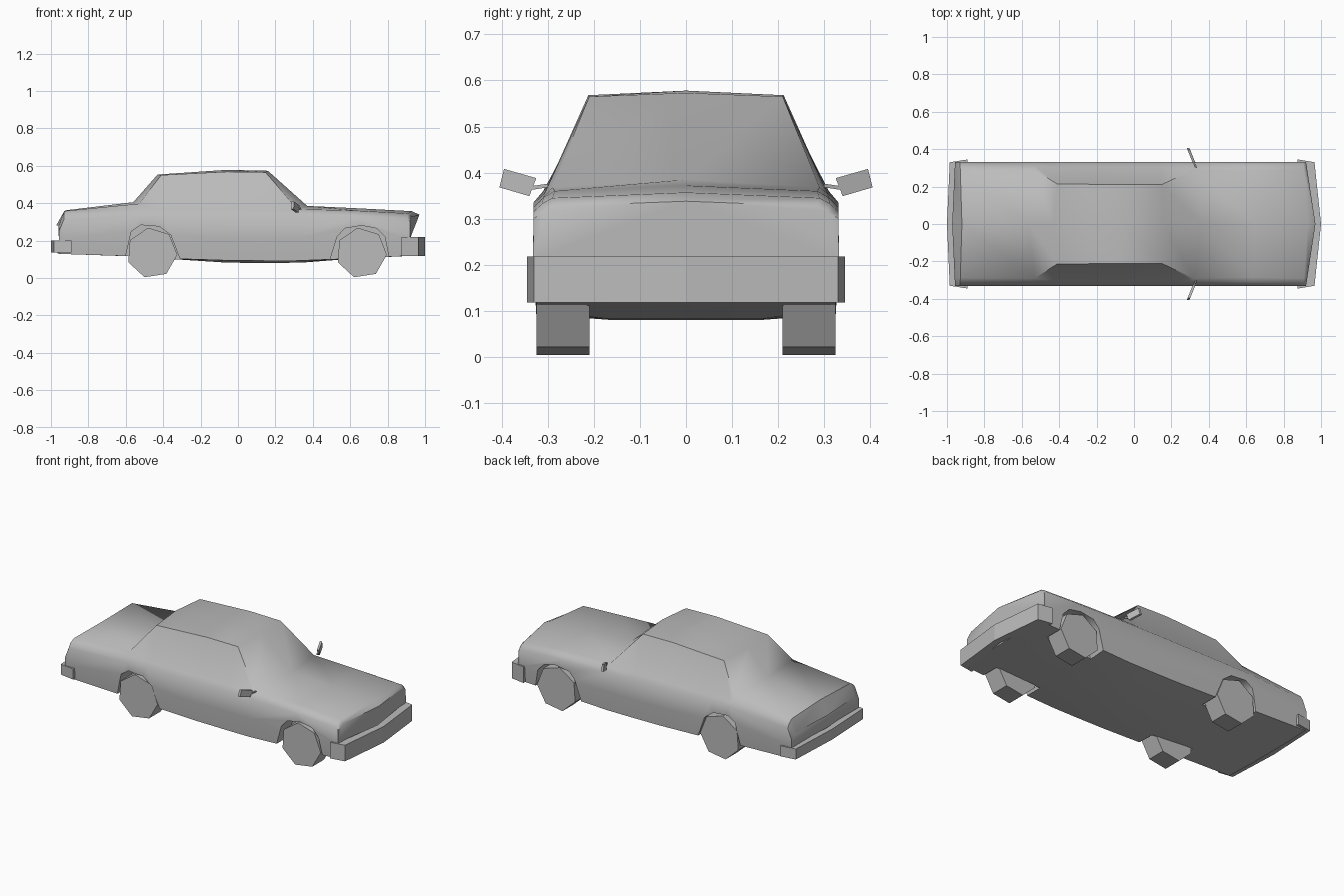
import bpy, bmesh, math
from mathutils import Vector

if "Cube" in bpy.data.objects:
    bpy.data.objects.remove(bpy.data.objects["Cube"])

grey = bpy.data.materials.new("plain grey")
grey.use_nodes = True
grey.diffuse_color = (0.5, 0.5, 0.5, 1)
grey.node_tree.nodes["Principled BSDF"].inputs["Base Color"].default_value = (0.5, 0.5, 0.5, 1)


def make(name, rings):
    """Closed solid skinned through equal rings of points."""
    bm = bmesh.new()
    loops = [[bm.verts.new(p) for p in ring] for ring in rings]
    n = len(loops[0])
    for a, b in zip(loops, loops[1:]):
        for i in range(n):
            j = (i + 1) % n
            bm.faces.new((a[i], a[j], b[j], b[i]))
    bm.faces.new(loops[0])
    bm.faces.new(loops[-1])
    bmesh.ops.recalc_face_normals(bm, faces=bm.faces)
    mesh = bpy.data.meshes.new(name)
    bm.to_mesh(mesh)
    bm.free()
    ob = bpy.data.objects.new(name, mesh)
    bpy.context.collection.objects.link(ob)
    mesh.materials.append(grey)
    return ob


def prism_y(name, profile, y0, y1):
    return make(name, [[(x, y, z) for x, z in profile] for y in (y0, y1)])


def prism_z(name, plan, z0, z1):
    return make(name, [[(x, y, z) for x, y in plan] for z in (z0, z1)])


# Body stations: x, side sweep, floor z, sag, shoulder z, belt, top edge, top centre z
stations = [
    (-0.972, 0.015, 0.13, 0, 0.25, (0.31, 0.27), (0.285, 0.28), 0.28),
    (-0.92, -0.01, 0.128, 0, 0.315, (0.315, 0.34), (0.287, 0.358), 0.362),
    (-0.56, 0.035, 0.115, 0, 0.335, (0.31, 0.36), (0.29, 0.397), 0.405),
    (-0.43, 0.03, 0.105, 0, 0.335, (0.305, 0.36), (0.213, 0.55), 0.553),
    (-0.06, 0, 0.094, 0.012, 0.335, (0.305, 0.36), (0.212, 0.568), 0.578),
    (0.16, -0.02, 0.092, 0.012, 0.335, (0.305, 0.36), (0.21, 0.565), 0.573),
    (0.37, -0.06, 0.092, 0.01, 0.332, (0.307, 0.355), (0.29, 0.368), 0.385),
    (0.65, -0.02, 0.105, 0, 0.325, (0.31, 0.346), (0.285, 0.36), 0.372),
    (0.93, -0.025, 0.118, 0, 0.315, (0.312, 0.333), (0.29, 0.345), 0.357),
    (0.97, -0.05, 0.12, 0, 0.30, (0.308, 0.315), (0.285, 0.327), 0.338),
]


def section(x, sweep, floor, sag, shoulder, belt, top, centre):
    half = [(0.16, floor - sag), (0.325, floor), (0.332, 0.21),
            (0.331, shoulder), belt, top]
    ring = half + [(0, centre)] + [(-y, z) for y, z in reversed(half)]
    return [(x + sweep * abs(y) / 0.33, y, z) for y, z in ring]


body = make("body", [section(*s) for s in stations])

# Wheel arches cut from the sides
arches = {
    "rear": [(-0.305, 0.05), (-0.31, 0.10), (-0.36, 0.23), (-0.42, 0.275),
             (-0.52, 0.283), (-0.57, 0.25), (-0.60, 0.12), (-0.60, 0.05)],
    "front": [(0.49, 0.05), (0.49, 0.09), (0.53, 0.22), (0.57, 0.265), (0.66, 0.28),
              (0.74, 0.265), (0.785, 0.22), (0.805, 0.12), (0.805, 0.05)],
}
for profile in arches.values():
    for s in (-1, 1):
        cutter = prism_y("arch_cutter", profile, s * 0.215, s * 0.5)
        cutter.hide_render = True
        mod = body.modifiers.new("arch", 'BOOLEAN')
        mod.operation, mod.solver, mod.object = 'DIFFERENCE', 'EXACT', cutter
        bpy.ops.object.select_all(action='DESELECT')
        bpy.context.view_layer.objects.active = body
        body.select_set(True)
        bpy.ops.object.modifier_apply(modifier=mod.name)
        bpy.data.objects.remove(cutter)
bpy.ops.object.shade_smooth_by_angle(angle=math.radians(48))

# Seven-sided wheels
for end, cx in (("rear", -0.46), ("front", 0.66)):
    for side, s in (("left", 1), ("right", -1)):
        rim = [math.radians(-107) + k * math.tau / 7 for k in range(7)]
        profile = [(cx + 0.136 * math.cos(a), 0.134 + 0.136 * math.sin(a)) for a in rim]
        prism_y(f"{end}_{side}_wheel", profile, s * 0.21, s * 0.325)

# Wrap-around bumpers
def bumper(name, outer, inner, z0, z1):
    side = outer + inner[::-1]
    n = len(outer)
    far_outer = [(x, -y) for x, y in outer[:0:-1]]
    far_inner = [(x, -y) for x, y in inner[1:]]
    plan = far_outer + side[:n] + side[n:] + far_inner
    prism_z(name, plan, z0, z1)


bumper("front_bumper", [(1.0, 0), (0.965, 0.33), (0.875, 0.345)],
       [(0.96, 0), (0.915, 0.32), (0.875, 0.325)], 0.118, 0.218)
bumper("rear_bumper", [(-1.0, 0), (-0.985, 0.33), (-0.89, 0.345)],
       [(-0.965, 0), (-0.945, 0.32), (-0.89, 0.325)], 0.135, 0.2)

# Door mirrors on short stalks
glass = [(0.325, 0.388), (0.395, 0.408), (0.405, 0.368), (0.34, 0.349)]
stalk = [(0.30, 0.368), (0.34, 0.362), (0.34, 0.37), (0.30, 0.376)]
for side, s in (("left", 1), ("right", -1)):
    for part, shape, thick in (("mirror", glass, 0.014), ("mirror_stalk", stalk, 0.008)):
        make(f"{side}_{part}", [[(0.32 - 0.4 * (y - 0.33) + d, s * y, z) for y, z in shape]
                                for d in (-thick / 2, thick / 2)])
